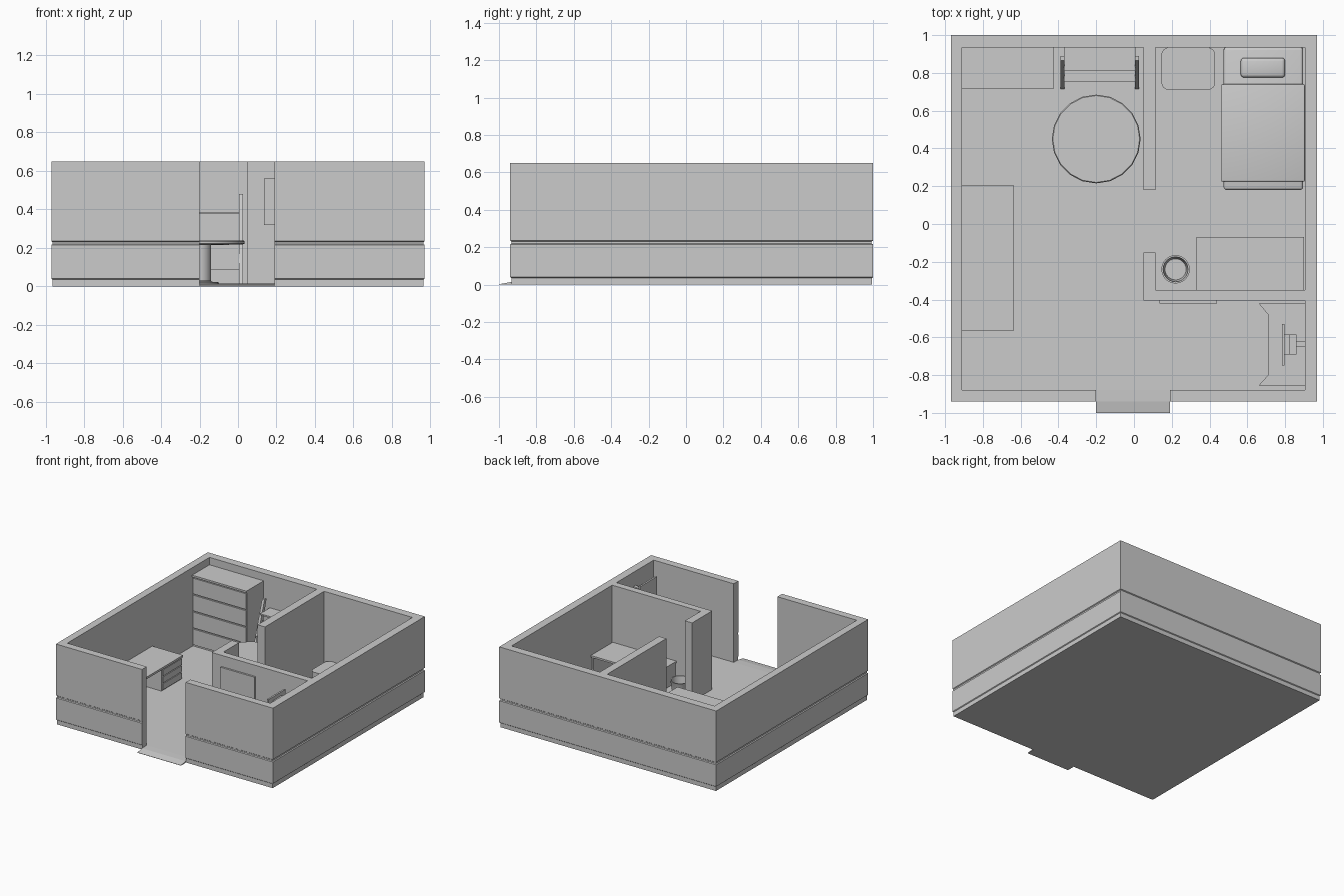
import bpy, bmesh, math

FL = 0.015  # floor surface height


def make(name, bm, smooth=False):
    bmesh.ops.recalc_face_normals(bm, faces=bm.faces)
    me = bpy.data.meshes.new(name)
    bm.to_mesh(me)
    bm.free()
    ob = bpy.data.objects.new(name, me)
    bpy.context.collection.objects.link(ob)
    if smooth:
        bpy.context.view_layer.objects.active = ob
        ob.select_set(True)
        bpy.ops.object.shade_smooth_by_angle(angle=math.radians(35))
        ob.select_set(False)
    return ob


def box(name, x0, x1, y0, y1, z0, z1, bevel=0):
    bm = bmesh.new()
    bmesh.ops.create_cube(bm, size=1)
    for v in bm.verts:
        v.co = ((x0 + x1) / 2 + v.co.x * (x1 - x0),
                (y0 + y1) / 2 + v.co.y * (y1 - y0),
                (z0 + z1) / 2 + v.co.z * (z1 - z0))
    if bevel:
        bmesh.ops.bevel(bm, geom=bm.edges[:], offset=bevel, segments=3,
                        profile=0.5, affect='EDGES')
    return make(name, bm, bevel > 0)


def loft(name, rings, smooth=False):
    bm = bmesh.new()
    rows = [[bm.verts.new(p) for p in r] for r in rings]
    n = len(rows[0])
    for a, b in zip(rows, rows[1:]):
        for i in range(n):
            j = (i + 1) % n
            bm.faces.new((a[i], a[j], b[j], b[i]))
    bm.faces.new(rows[0][::-1])
    bm.faces.new(rows[-1])
    return make(name, bm, smooth)


def prism(name, pts, z0, z1):
    return loft(name, [[(x, y, z) for x, y in pts] for z in (z0, z1)])


def turned(name, cx, cy, profile, n=20):
    return loft(name, [[(cx + r * math.cos(2 * math.pi * i / n),
                         cy + r * math.sin(2 * math.pi * i / n), z)
                        for i in range(n)] for r, z in profile], True)


# outer walls: C-shaped plan with a groove and recessed foot, open at the door
def wall_ring(z, d):
    f, b, s = -0.94 + d, 1 - d, 0.97 - d
    pts = [(-0.2, f), (-s, f), (-s, b), (s, b), (s, f), (0.19, f),
           (0.19, -0.88), (0.905, -0.88), (0.905, 0.935),
           (-0.91, 0.935), (-0.91, -0.88), (-0.2, -0.88)]
    return [(x, y, z) for x, y in pts]


loft("outer_walls", [wall_ring(z, d) for z, d in (
    (0, 0.006), (0.035, 0.006), (0.04, 0), (0.215, 0), (0.22, 0.007),
    (0.23, 0.007), (0.235, 0), (0.65, 0))])

# floor and entrance ramp
box("floor", -0.91, 0.905, -0.88, 0.935, 0, FL)
loft("entrance_ramp", [[(x, -1, 0), (x, -0.88, 0), (x, -0.88, FL),
                        (x, -0.94, 0.013), (x, -1, 0.002)] for x in (-0.2, 0.19)])

# partitions
box("bedroom_partition", 0.05, 0.115, 0.18, 0.935, FL, 0.65)
prism("corner_partition", [(0.05, -0.405), (0.905, -0.405), (0.905, -0.35),
                           (0.115, -0.35), (0.115, -0.15), (0.05, -0.15)], FL, 0.65)

# tall cabinet with stacked fronts
box("cabinet_body", -0.91, -0.425, 0.725, 0.935, FL, 0.58)
box("cabinet_top", -0.91, -0.425, 0.715, 0.935, 0.575, 0.59)
for i in range(4):
    z = 0.03 + i * 0.137
    box("cabinet_front", -0.905, -0.43, 0.715, 0.727, z, z + 0.127)

# ladder shelf with slanted side rails
for x in (-0.39, 0.005):
    loft("shelf_side", [[(u, 0.715, FL), (u, 0.765, FL), (u, 0.89, 0.48),
                         (u, 0.865, 0.48)] for u in (x, x + 0.022)])
for y, z in ((0.755, 0.21), (0.81, 0.375)):
    box("shelf_board", -0.37, 0.007, y, 0.935, z, z + 0.012)
box("shelf_box", -0.37, 0.007, 0.757, 0.935, 0.085, 0.212)

# round dining table
turned("round_table", -0.2, 0.45, [
    (0.1, FL), (0.1, 0.021), (0.065, 0.024), (0.06, 0.03), (0.06, 0.215),
    (0.22, 0.217), (0.235, 0.222), (0.235, 0.232), (0.23, 0.238)])


# writing desk by the left wall
box("left_desk_top", -0.91, -0.635, -0.565, 0.205, 0.195, 0.212)
box("left_desk_pedestal", -0.905, -0.65, -0.05, 0.2, FL, 0.197)
for i in range(3):
    z = 0.025 + i * 0.056
    box("left_desk_drawer", -0.652, -0.639, -0.045, 0.195, z, z + 0.05)
box("left_desk_leg", -0.905, -0.64, -0.56, -0.54, FL, 0.197)

# bedroom desk
box("bedroom_desk_top", 0.33, 0.9, -0.35, -0.07, 0.175, 0.19)
box("bedroom_desk_pedestal", 0.335, 0.5, -0.345, -0.085, FL, 0.177)
for i in range(3):
    z = 0.025 + i * 0.049
    box("bedroom_desk_drawer", 0.34, 0.495, -0.087, -0.075, z, z + 0.044)
box("bedroom_desk_leg", 0.88, 0.895, -0.345, -0.075, FL, 0.177)

# waste bin, hollow
turned("waste_bin", 0.22, -0.24, [
    (0.06, FL), (0.072, 0.105), (0.075, 0.112), (0.066, 0.112), (0.056, 0.022)], 24)

# floor cushion with rounded plan corners
r = 0.04
corners = []
for cx, cy, a0 in ((0.43 - r, 0.935 - r, 0), (0.145 + r, 0.935 - r, 90),
                   (0.145 + r, 0.71 + r, 180), (0.43 - r, 0.71 + r, 270)):
    for k in range(5):
        a = math.radians(a0 + k * 22.5)
        corners.append((cx + r * math.cos(a), cy + r * math.sin(a)))
prism("rounded_side_box", corners, FL, 0.1)

# bed
box("bed_base", 0.475, 0.895, 0.185, 0.935, FL, 0.09, 0.008)
box("mattress", 0.475, 0.895, 0.18, 0.935, 0.09, 0.165, 0.015)
box("blanket", 0.462, 0.904, 0.225, 0.74, 0.06, 0.175, 0.006)
box("pillow", 0.565, 0.8, 0.775, 0.88, 0.16, 0.2, 0.018)

# console with a curved-in front and screen above it
prism("console", [(0.66, -0.42), (0.71, -0.48), (0.71, -0.8), (0.66, -0.855),
                  (0.905, -0.855), (0.905, -0.42)], FL, 0.22)
box("screen", 0.783, 0.797, -0.75, -0.53, 0.44, 0.6)
box("screen_back", 0.797, 0.825, -0.69, -0.585, 0.47, 0.57)
box("screen_mount", 0.82, 0.86, -0.69, -0.585, 0.49, 0.55)
box("screen_arm", 0.825, 0.905, -0.65, -0.62, 0.505, 0.535)

# framed board on the entrance wall
box("wall_board", 0.145, 0.43, -0.415, -0.404, 0.33, 0.55)
for x in (0.135, 0.43):
    box("board_frame_side", x, x + 0.01, -0.42, -0.404, 0.32, 0.56)
for z in (0.32, 0.55):
    box("board_frame_rail", 0.145, 0.43, -0.42, -0.404, z, z + 0.01)
